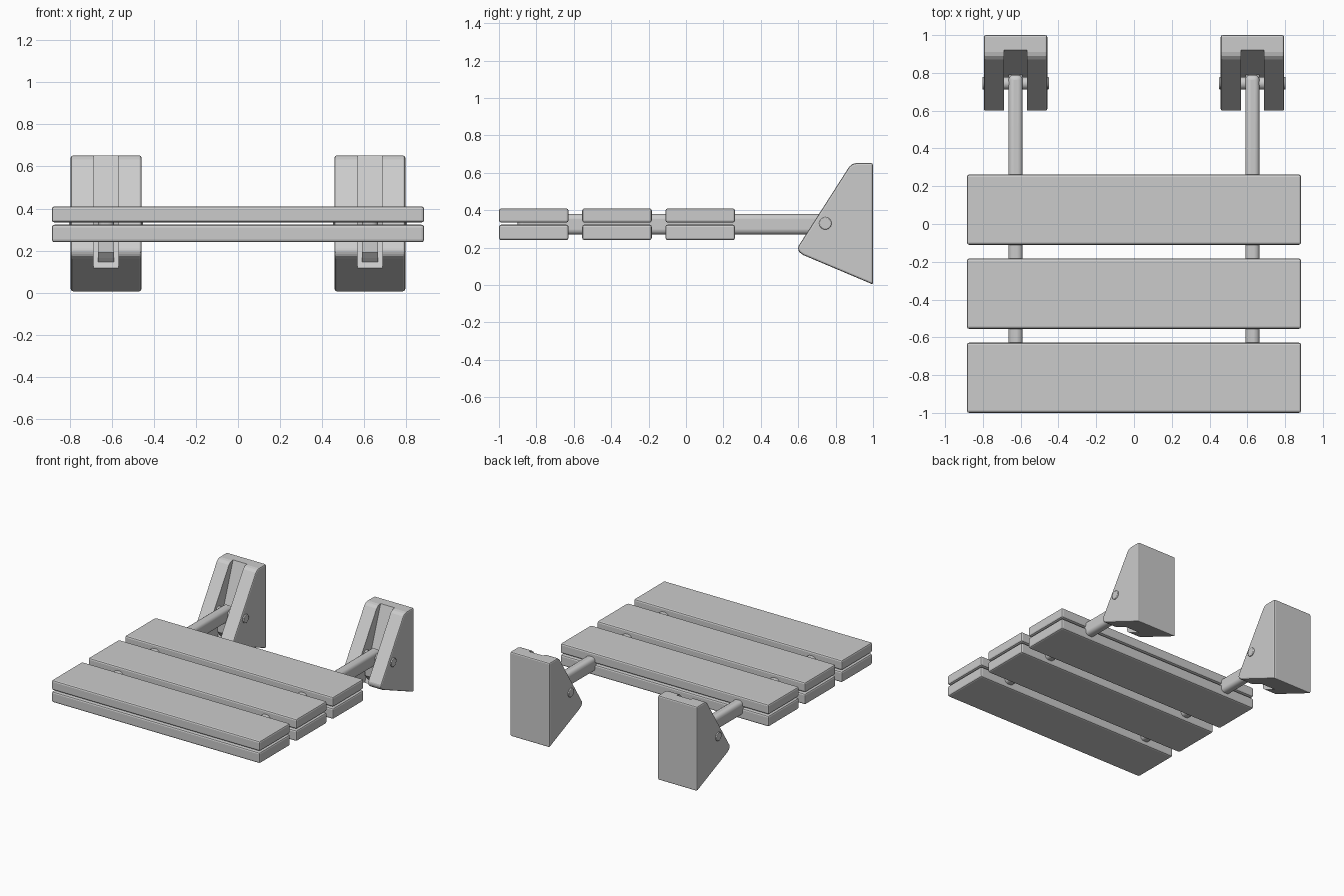
import bpy, bmesh, math

if "Cube" in bpy.data.objects:
    bpy.data.objects.remove(bpy.data.objects["Cube"])


def prism(name, profile, x0, x1):
    """Extrude a (y, z) profile from x0 to x1."""
    bm = bmesh.new()
    face = bm.faces.new([bm.verts.new((x0, y, z)) for y, z in profile])
    ext = bmesh.ops.extrude_face_region(bm, geom=[face])
    moved = [v for v in ext["geom"] if isinstance(v, bmesh.types.BMVert)]
    bmesh.ops.translate(bm, verts=moved, vec=(x1 - x0, 0, 0))
    bmesh.ops.recalc_face_normals(bm, faces=bm.faces)
    mesh = bpy.data.meshes.new(name)
    bm.to_mesh(mesh)
    bm.free()
    ob = bpy.data.objects.new(name, mesh)
    bpy.context.collection.objects.link(ob)
    return ob


def box(name, x0, x1, y0, y1, z0, z1):
    return prism(name, [(y0, z0), (y1, z0), (y1, z1), (y0, z1)], x0, x1)


def bevel(ob, width, segments=2):
    m = ob.modifiers.new("bevel", "BEVEL")
    m.width, m.segments = width, segments
    m.limit_method, m.angle_limit = "ANGLE", math.radians(35)


def smooth(ob):
    bpy.ops.object.select_all(action="DESELECT")
    ob.select_set(True)
    bpy.context.view_layer.objects.active = ob
    bpy.ops.object.shade_smooth_by_angle(angle=math.radians(30))


# Seat slats: three pairs, one layer above and one below the arms
for i, y in enumerate((-1.0, -0.555, -0.11)):
    for layer, z0, z1 in (("lower", 0.24, 0.323), ("upper", 0.334, 0.41)):
        slat = box(f"{layer}_slat_{i + 1}", -0.885, 0.885, y, y + 0.372, z0, z1)
        bevel(slat, 0.012)

BRACKET = [(1.0, 0.003), (1.0, 0.652), (0.91, 0.652), (0.89, 0.647), (0.872, 0.632),
           (0.602, 0.21), (0.598, 0.192), (0.607, 0.175), (0.628, 0.16)]
SLOT = [(0.4, -0.1), (0.651, -0.1), (0.974, 0.8), (0.4, 0.8)]
HEEL = [(0.70, 0.29), (0.70, 0.19), (0.72, 0.165), (0.738, 0.145), (0.79, 0.29)]

for side, x in (("left", -0.627), ("right", 0.627)):
    # Wall bracket with a slanted slot for the arm
    bracket = prism(f"{side}_wall_bracket", BRACKET, x - 0.168, x + 0.168)
    bevel(bracket, 0.01)
    cutter = prism(f"{side}_slot_cutter", SLOT, x - 0.06, x + 0.06)
    cutter.hide_render = True
    cutter.hide_set(True)
    cut = bracket.modifiers.new("slot", "BOOLEAN")
    cut.operation, cut.solver, cut.object = "DIFFERENCE", "EXACT", cutter

    # Swing arm running under and through the slats
    arm = box(f"{side}_arm", x - 0.038, x + 0.038, -0.9, 0.79, 0.27, 0.38)
    smooth(arm)
    bevel(arm, 0.028, 4)

    # Stop heel under the arm
    prism(f"{side}_stop_heel", HEEL, x - 0.038, x + 0.038)

    # Hinge pin through bracket and arm
    bpy.ops.mesh.primitive_cylinder_add(vertices=32, radius=0.033, depth=0.352,
                                        location=(x, 0.745, 0.33),
                                        rotation=(0, math.pi / 2, 0))
    pin = bpy.context.object
    pin.name = f"{side}_hinge_pin"
    smooth(pin)
    bevel(pin, 0.004)
